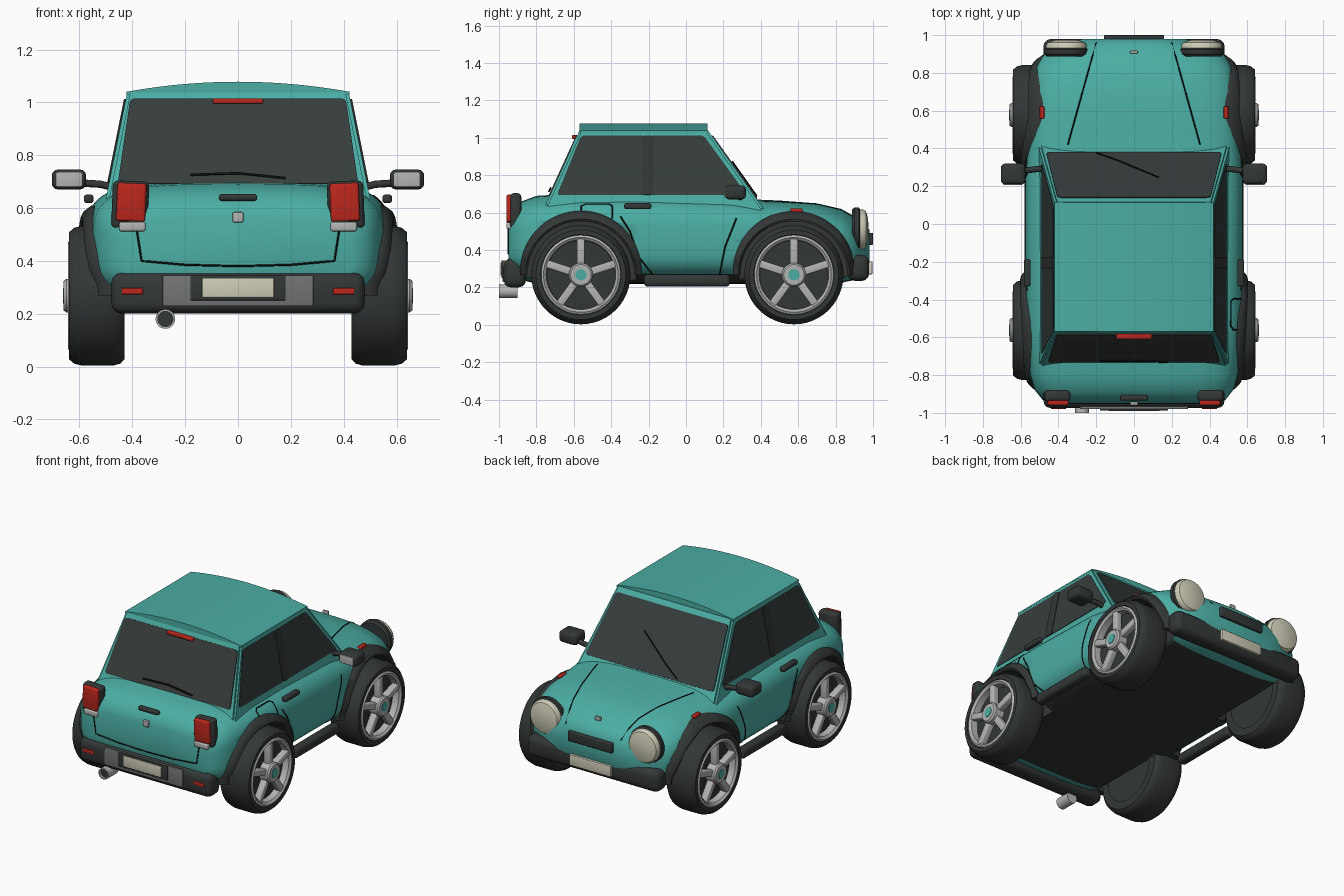
import bpy, bmesh, math
from math import sin, cos, pi
from mathutils import Matrix, Vector
from mathutils.bvhtree import BVHTree

if "Cube" in bpy.data.objects:
    bpy.data.objects.remove(bpy.data.objects["Cube"])


def material(name, rgb):
    m = bpy.data.materials.new(name)
    m.use_nodes = True
    m.diffuse_color = (*rgb, 1)
    m.node_tree.nodes["Principled BSDF"].inputs["Base Color"].default_value = (*rgb, 1)
    return m


TEAL = material("teal paint", (.07, .42, .37))
DARK = material("dark rubber", (.032, .038, .037))
GLASS = material("tinted glass", (.037, .047, .045))
BLACK = material("seam black", (.004, .005, .005))
RED = material("signal red", (.5, .02, .012))
GREY = material("mid grey", (.17, .18, .18))
SILVER = material("silver", (.45, .46, .45))
CREAM = material("cream", (.62, .61, .48))
SIDES = ((1, "left"), (-1, "right"))


def finish(name, bm, mats, angle=40):
    bmesh.ops.recalc_face_normals(bm, faces=bm.faces)
    me = bpy.data.meshes.new(name)
    bm.to_mesh(me)
    bm.free()
    ob = bpy.data.objects.new(name, me)
    bpy.context.collection.objects.link(ob)
    for m in mats:
        me.materials.append(m)
    bpy.ops.object.select_all(action='DESELECT')
    ob.select_set(True)
    bpy.context.view_layer.objects.active = ob
    bpy.ops.object.shade_smooth_by_angle(angle=math.radians(angle))
    return ob


def box(name, center, size, mat, bevel=0.0, rot=None):
    bm = bmesh.new()
    bmesh.ops.create_cube(bm, size=1, matrix=Matrix.Diagonal((*size, 1)))
    if bevel:
        bmesh.ops.bevel(bm, geom=bm.edges[:], offset=bevel, segments=3, profile=.5, affect='EDGES')
    bmesh.ops.transform(bm, matrix=Matrix.Translation(center) @ (rot or Matrix()), verts=bm.verts)
    return finish(name, bm, [mat])


def skin(bm, rings, closed):
    # Quads between successive rings of vertices
    n = len(rings[0])
    for a, b in zip(rings, rings[1:]):
        for i in range(n if closed else n - 1):
            j = (i + 1) % n
            bm.faces.new((a[i], a[j], b[j], b[i]))


def lathe(name, profile, matrix, mat, n=40):
    bm = bmesh.new()
    rings = [[bm.verts.new((r * cos(2 * pi * i / n), r * sin(2 * pi * i / n), t)) for i in range(n)]
             for r, t in profile]
    skin(bm, rings, True)
    bmesh.ops.remove_doubles(bm, verts=bm.verts, dist=1e-5)
    bmesh.ops.transform(bm, matrix=matrix, verts=bm.verts)
    return finish(name, bm, [mat])


def panel(name, points, mat, normal, thick=.006, corner=.018):
    # Thin plate with rounded corners, standing on its plane
    bm = bmesh.new()
    bm.faces.new([bm.verts.new(p) for p in points])
    bmesh.ops.bevel(bm, geom=bm.verts[:], offset=corner, segments=4, profile=.5, affect='VERTICES')
    out = bmesh.ops.extrude_face_region(bm, geom=bm.faces[:])["geom"]
    bmesh.ops.translate(bm, vec=Vector(normal).normalized() * thick,
                        verts=[v for v in out if isinstance(v, bmesh.types.BMVert)])
    return finish(name, bm, [mat], 30)


def tube(name, points, radius, mat, cyclic=False):
    cu = bpy.data.curves.new(name, 'CURVE')
    cu.dimensions = '3D'
    cu.bevel_depth, cu.bevel_resolution, cu.use_fill_caps = radius, 1, True
    sp = cu.splines.new('POLY')
    sp.points.add(len(points) - 1)
    for p, co in zip(sp.points, points):
        p.co = (*co, 1)
    sp.use_cyclic_u = cyclic
    cu.materials.append(mat)
    ob = bpy.data.objects.new(name, cu)
    bpy.context.collection.objects.link(ob)


# Body: superellipse sections lofted along y (y, half width, bottom, top, squareness of the top)
STATIONS = [(-.95, .43, .3, .56, 3.9), (-.93, .485, .27, .615, 3.9), (-.88, .525, .24, .66, 3.9),
            (-.8, .55, .22, .69, 3.9), (-.55, .572, .22, .705, 3.9), (-.24, .575, .22, .705, 3.9),
            (.24, .575, .22, .69, 3.9), (.38, .565, .22, .67, 3.9), (.5, .555, .22, .665, 3.9),
            (.7, .545, .22, .65, 3.7), (.83, .52, .225, .62, 3.2), (.9, .475, .24, .58, 2.7),
            (.945, .37, .27, .55, 2.2), (.98, .27, .33, .51, 2.2)]
SEG = 56


def power(v, n):
    return math.copysign(abs(v) ** (2 / n), v)


bm = bmesh.new()
rings = []
for y, w, lo, hi, square in STATIONS:
    mid = lo + .48 * (hi - lo)
    ring = []
    for i in range(SEG):
        a = 2 * pi * i / SEG
        n, h = (square, hi - mid) if sin(a) > 0 else (3.6, mid - lo)
        ring.append(bm.verts.new((w * power(cos(a), n), y, mid + h * power(sin(a), n))))
    rings.append(ring)
skin(bm, rings, True)
bm.faces.new(rings[0])
bm.faces.new(rings[-1])
bmesh.ops.recalc_face_normals(bm, faces=bm.faces)
for f in bm.faces:
    f.material_index = 1 if f.normal.z < -.85 and abs(f.calc_center_median().y) < .83 else 0
skin_tree = BVHTree.FromBMesh(bm)
body = finish("body", bm, [TEAL, DARK], 50)

# Wheel wells cut out of the body
WHEELS = (("rear", -.562), ("front", .577))
AXLE = .268
for s, side in SIDES:
    for end, y in WHEELS:
        cut = lathe("well_cutter", [(0, .4), (.295, .4), (.295, .8), (0, .8)],
                    Matrix.Translation((0, y, AXLE)) @ Matrix.Rotation(s * pi / 2, 4, 'Y'), TEAL)
        cut.data.materials.append(DARK)
        for f in cut.data.polygons:
            f.material_index = 1
        mod = body.modifiers.new("well", 'BOOLEAN')
        mod.operation, mod.object, mod.solver = 'DIFFERENCE', cut, 'EXACT'
        bpy.context.view_layer.objects.active = body
        bpy.ops.object.modifier_apply(modifier=mod.name)
        bpy.data.objects.remove(cut)

# Cabin frustum; plane helpers give its faces at a height


def side_x(z): return .507 - .2 * (z - .6)
def front_y(z): return .43 - .71 * (z - .6)
def rear_y(z): return -.77 + .457 * (z - .6)


bm = bmesh.new()
rings = [[bm.verts.new((sx * side_x(z), fy(z), z)) for sx, fy in
          ((1, front_y), (-1, front_y), (-1, rear_y), (1, rear_y))] for z in (.61, 1.04)]
skin(bm, rings, True)
bm.faces.new(rings[1])
bmesh.ops.bevel(bm, geom=[e for e in bm.edges if abs(e.verts[0].co.z - e.verts[1].co.z) > .1],
                offset=.012, segments=2, affect='EDGES')
finish("cabin", bm, [TEAL], 30)

# Crowned roof
bm = bmesh.new()
arc = [-.422 + .844 * i / 20 for i in range(21)]
rings = [[bm.verts.new((x, y, 1.04 + .038 * (1 - (x / .422) ** 2))) for x in arc]
         + [bm.verts.new((x, y, 1.03)) for x in reversed(arc)] for y in (-.57, .115)]
skin(bm, rings, True)
bm.faces.new(rings[0])
bm.faces.new(rings[1])
finish("roof", bm, [TEAL], 30)

# Glass and dark door pillars
panel("rear_window", [(x, rear_y(z), z) for x, z in ((-.455, .69), (.455, .69), (.408, 1.012), (-.408, 1.012))],
      GLASS, (0, -1, .457))
panel("windshield", [(x, front_y(z), z) for x, z in ((-.465, .675), (.465, .675), (.405, 1.01), (-.405, 1.01))],
      GLASS, (0, 1, .71))
for s, side in SIDES:
    for end, thick, mat, pts in (
            ("rear_window", .003, GLASS, ((-.69, .695), (-.22, .695), (-.22, 1.012), (-.56, 1.012))),
            ("front_window", .003, GLASS, ((-.19, .695), (.325, .695), (.095, 1.012), (-.19, 1.012))),
            ("pillar", .007, DARK, ((-.235, .695), (-.175, .695), (-.175, 1.012), (-.235, 1.012)))):
        panel(f"{side}_{end}", [(s * side_x(z), y, z) for y, z in pts], mat, (s, 0, .2), thick)

# Wheels and arches
TYRE = [(.19, .43), (.24, .43), (.257, .445), (.265, .475), (.265, .59), (.257, .62), (.24, .64), (.215, .64), (.2, .6)]
RIM = [(.208, .58), (.212, .637), (.2, .644), (.186, .632), (.182, .58)]
# Arch section: radius, and height above the body side
ARCH = [(.342, -.05), (.342, .008), (.32, .026), (.298, .03), (.286, .02), (.286, -.08)]
for s, side in SIDES:
    for end, y in WHEELS:
        tag = f"{side}_{end}"
        at = Matrix.Translation((0, y, AXLE)) @ Matrix.Rotation(s * pi / 2, 4, 'Y')
        lathe(tag + "_tyre", TYRE, at, DARK, 48)
        lathe(tag + "_wheel_back", [(0, .44), (.2, .44), (.2, .59), (0, .59)], at, DARK)
        lathe(tag + "_rim", RIM, at, SILVER, 48)
        lathe(tag + "_hub", [(.064, .58), (.064, .65), (.055, .66), (0, .66)], at, SILVER, 24)
        lathe(tag + "_hub_cap", [(.03, .655), (.03, .663), (0, .663)], at, TEAL, 20)
        for k in range(5):
            turn = Matrix.Rotation(k * 2 * pi / 5, 4, 'X')
            spot = Vector((s * .615, y, AXLE)) + turn @ Vector((0, 0, .12))
            box(f"{tag}_spoke_{k + 1}", spot, (.045, .042, .15), SILVER, .008, turn)
        bm = bmesh.new()
        rings = []
        for k in range(37):
            a = pi * k / 36
            ring = []
            for r, lift in ARCH:
                # The flare hugs the body and narrows a little at its feet
                r -= .018 * (1 - sin(a)) * (r > .3)
                py, pz = y + r * cos(a), AXLE + r * sin(a)
                hit = skin_tree.ray_cast(Vector((2, py, max(pz, .31))), Vector((-1, 0, 0)))[0]
                ring.append(bm.verts.new((s * (hit.x + lift), py, pz)))
            rings.append(ring)
        skin(bm, rings, True)
        bm.faces.new(rings[0])
        bm.faces.new(rings[-1])
        finish(tag + "_arch", bm, [DARK], 50)


# Panel seams projected onto the body
def seam(name, points, axis, direction, cyclic=False):
    loop = points + points[:1] if cyclic else points
    stops = [Vector(a).lerp(Vector(b), k / 8) for a, b in zip(loop, loop[1:]) for k in range(8)]
    if not cyclic:
        stops.append(Vector(loop[-1]))
    d = Vector((0, 0, 0))
    d[axis] = direction
    hits = []
    for p in stops:
        p[axis] = -2 * direction
        hits.append(skin_tree.ray_cast(p, d)[0])
    tube(name, [p for p in hits if p], .004, BLACK, cyclic)


seam("boot_seam", [(-.385, 0, .53), (-.365, 0, .4), (-.2, 0, .385), (0, 0, .38), (.2, 0, .385),
                   (.365, 0, .4), (.385, 0, .53)], 1, 1)
for s, side in SIDES:
    seam(side + "_hood_seam", [(s * .35, .42, 0), (s * .2, .96, 0)], 2, -1)
    seam(side + "_door_rear_seam", [(0, -.35, .58), (0, -.3, .5), (0, -.25, .36), (0, -.17, .26)], 0, -s)
    seam(side + "_door_front_seam", [(0, .27, .57), (0, .21, .42), (0, .18, .27)], 0, -s)
seam("fuel_flap", [(0, -.56, .635), (0, -.56, .58), (0, -.54, .565), (0, -.42, .555), (0, -.395, .57),
                   (0, -.395, .635), (0, -.41, .645), (0, -.54, .645)], 0, -1, True)

# Side fittings: lamps, mirrors, handles, sills
for s, side in SIDES:
    at = Matrix.Translation((s * .358, .91, .51)) @ Matrix.Rotation(-pi / 2, 4, 'X')
    lathe(side + "_lamp_ring", [(0, -.022), (.105, -.022), (.117, -.01), (.117, .014), (.107, .022), (0, .022)],
          at, DARK)
    lathe(side + "_headlight", [(.108, .015), (.108, .036), (.098, .052), (.06, .063), (0, .067)], at, CREAM)
    tilt = Matrix.Rotation(s * -.04, 4, 'Y')
    box(side + "_tail_frame", (s * .408, -.91, .61), (.138, .06, .185), DARK, .02, tilt)
    box(side + "_tail_light", (s * .404, -.943, .622), (.11, .035, .145), RED, .01, tilt)
    box(side + "_reverse_light", (s * .4, -.943, .53), (.1, .035, .036), SILVER, .008)
    box(side + "_reflector", (s * .4, -.973, .285), (.08, .012, .024), RED, .003)
    box(side + "_mirror", (s * .64, .265, .708), (.13, .11, .075), DARK, .022)
    box(side + "_mirror_glass", (s * .64, .21, .708), (.1, .008, .054), SILVER, .003)
    tube(side + "_mirror_stem", [(s * .48, .29, .68), (s * .52, .29, .69), (s * .6, .28, .695)], .016, DARK)
    box(side + "_door_handle", (s * .565, -.258, .635), (.036, .145, .032), DARK, .01)
    box(side + "_repeater", (s * .487, .59, .612), (.025, .065, .022), RED, .006)
    box(side + "_sill", (s * .55, .005, .237), (.06, .46, .065), DARK, .02)

# Bumpers, plates and rear trim
box("rear_bumper", (0, -.915, .278), (.96, .12, .155), DARK, .04)
box("rear_bumper_insert", (0, -.973, .288), (.57, .014, .115), GREY, .003)
box("rear_plate_holder", (0, -.98, .298), (.36, .014, .095), DARK, .003)
box("rear_plate", (0, -.986, .298), (.272, .01, .07), CREAM, .002)
box("boot_handle", (0, -.92, .64), (.145, .03, .026), DARK, .01)
box("boot_badge", (0, -.95, .565), (.04, .02, .038), SILVER, .004)
box("high_brake_light", (0, -.595, 1.005), (.19, .03, .02), RED, .005)
box("front_bumper", (0, .922, .305), (.96, .115, .14), DARK, .04)
box("front_plate", (0, .986, .305), (.3, .02, .07), CREAM, .003)
box("grille", (0, .982, .46), (.32, .036, .065), DARK, .006)
box("hood_badge", (0, .91, .583), (.04, .015, .025), SILVER, .004)
tube("rear_wiper", [(x, rear_y(z) - .014, z) for x, z in ((-.18, .726), (0, .732), (.18, .714))], .005, BLACK)
tube("front_wiper", [(x, y + .008, .6 + (.43 - y) / .71 + .006) for x, y in ((-.2, .37), (-.1, .335), (.13, .24))],
     .004, BLACK)

# Exhaust pipe
pipe = Matrix.Translation((-.275, -.9, .18)) @ Matrix.Rotation(pi / 2, 4, 'X')
lathe("exhaust", [(0, 0), (.037, 0), (.037, .1), (.029, .1), (.029, .06)], pipe, SILVER, 24)
lathe("exhaust_core", [(.03, .05), (.03, .085), (0, .085)], pipe, DARK, 24)
